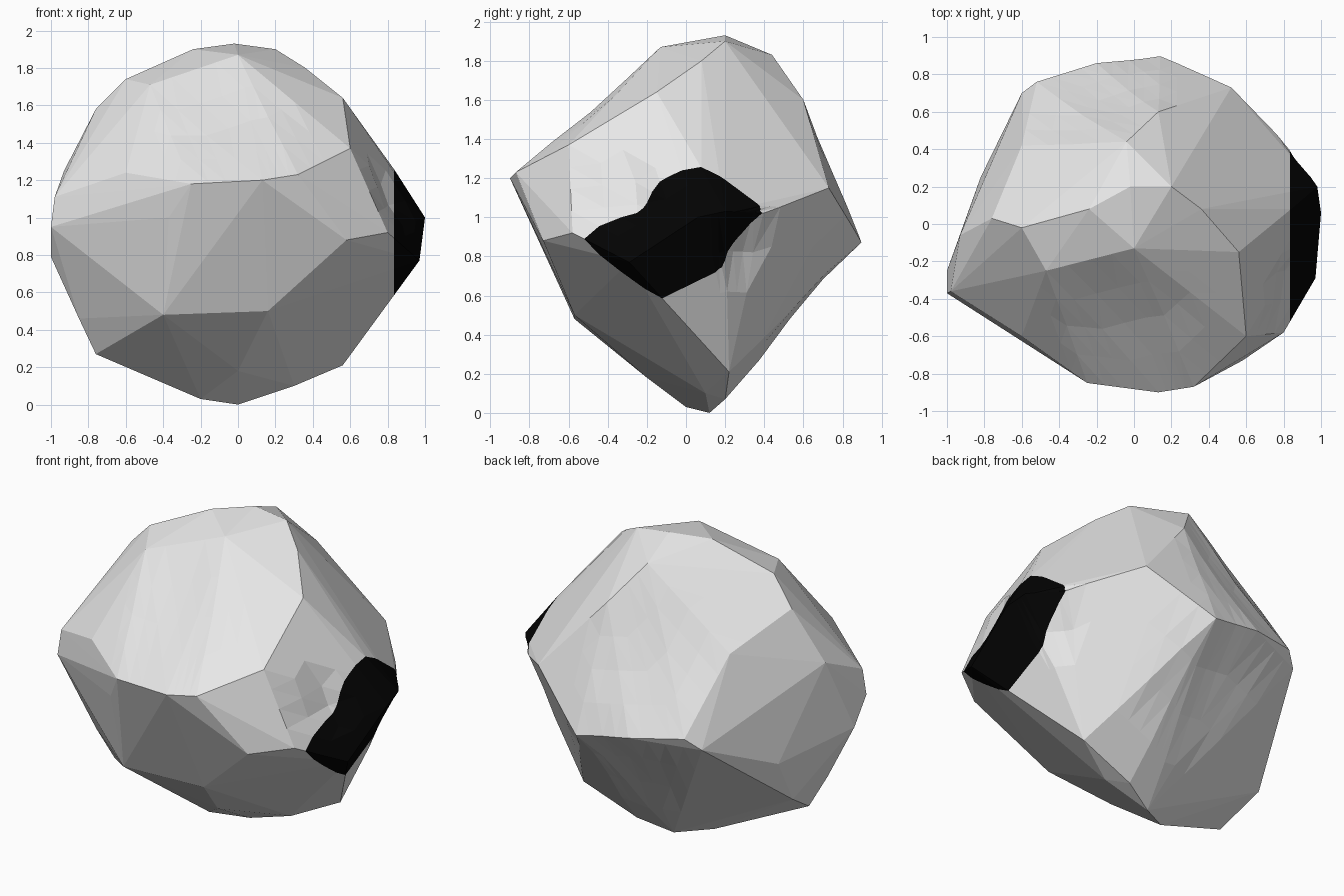
import bpy, bmesh
from mathutils import Vector

if "Cube" in bpy.data.objects:
    bpy.data.objects.remove(bpy.data.objects["Cube"])

# key corner points of the faceted rock (x, y, z)
P = [
    # summit
    (-.02, .2, 1.93), (.2, .2, 1.9), (-.24, .08, 1.9), (0, -.13, 1.87), (-.04, .44, 1.83), (.36, .08, 1.8),
    # shoulder ring
    (-.6, -.02, 1.74), (-.47, -.25, 1.71), (.56, -.15, 1.64), (.13, .6, 1.6), (-.76, .03, 1.58),
    (.6, -.6, 1.37), (-.6, .42, 1.4), (.84, .08, 1.25),
    # front ridge
    (-.6, -.6, 1.24), (-.25, -.85, 1.18), (.13, -.9, 1.2), (.32, -.87, 1.23), (.58, -.73, .88), (.8, -.58, .92),
    (-.37, -.74, 1.0),
    # left side
    (-1, -.37, .95), (-.98, -.36, 1.11), (-1, -.25, .79), (-.93, -.06, 1.25), (-.85, -.2, .46),
    (-.83, .12, .43), (-.82, .25, .7),
    # back ridge
    (.52, .73, 1.15), (.14, .9, .87), (-.2, .86, .93), (-.52, .76, .97), (-.6, .7, .9),
    # right tip
    (1, .06, 1.0), (.98, .2, 1.03), (.97, -.29, .77), (.84, .4, 1.02), (.84, -.13, .62),
    # underside
    (.16, -.57, .5), (-.4, -.57, .48), (-.76, -.14, .27), (.56, .22, .21), (.3, .1, .1), (.2, .2, .07),
    (0, .12, 0), (-.2, 0, .03), (0, -.2, .18),
]
# shallow hollows: centre, radius, depth
DENTS = [((-.05, -.5, 1.5), .4, .025), ((-.2, .65, 1.35), .4, .025), ((0, .65, .62), .4, .035),
         ((.84, -.28, 1.1), .2, .05), ((.84, .32, .88), .18, .05)]


def material(name, v):
    m = bpy.data.materials.new(name)
    m.diffuse_color = (v, v, v, 1)
    m.use_nodes = True
    m.node_tree.nodes["Principled BSDF"].inputs["Base Color"].default_value = m.diffuse_color
    return m


# faceted hull
bm = bmesh.new()
for p in P:
    bm.verts.new(p)
bmesh.ops.convex_hull(bm, input=bm.verts)
loose = [v for v in bm.verts if not v.link_faces]
bmesh.ops.delete(bm, geom=loose, context='VERTS')

# press the hollows into the large faces
bmesh.ops.subdivide_edges(bm, edges=bm.edges[:], cuts=3, use_grid_fill=True)
bmesh.ops.triangulate(bm, faces=bm.faces[:])
mid = Vector((0, 0, .96))
for c, r, depth in DENTS:
    c = Vector(c)
    for v in bm.verts:
        k = 1 - ((v.co - c).length / r) ** 2
        if k > 0:
            v.co += (mid - c).normalized() * depth * k

# dark tip on the right: cut the surface and recolour beyond the cut
CUT = .835
bmesh.ops.bisect_plane(bm, geom=bm.verts[:] + bm.edges[:] + bm.faces[:], dist=1e-4,
                       plane_co=(CUT, 0, 0), plane_no=(1, 0, 0))
bmesh.ops.recalc_face_normals(bm, faces=bm.faces)
for f in bm.faces:
    f.smooth = False
    f.material_index = int(f.calc_center_median().x > CUT)

me = bpy.data.meshes.new("rock")
bm.to_mesh(me)
bm.free()
me.materials.append(material("stone grey", .8))
me.materials.append(material("black tip", .001))
bpy.context.collection.objects.link(bpy.data.objects.new("rock", me))
